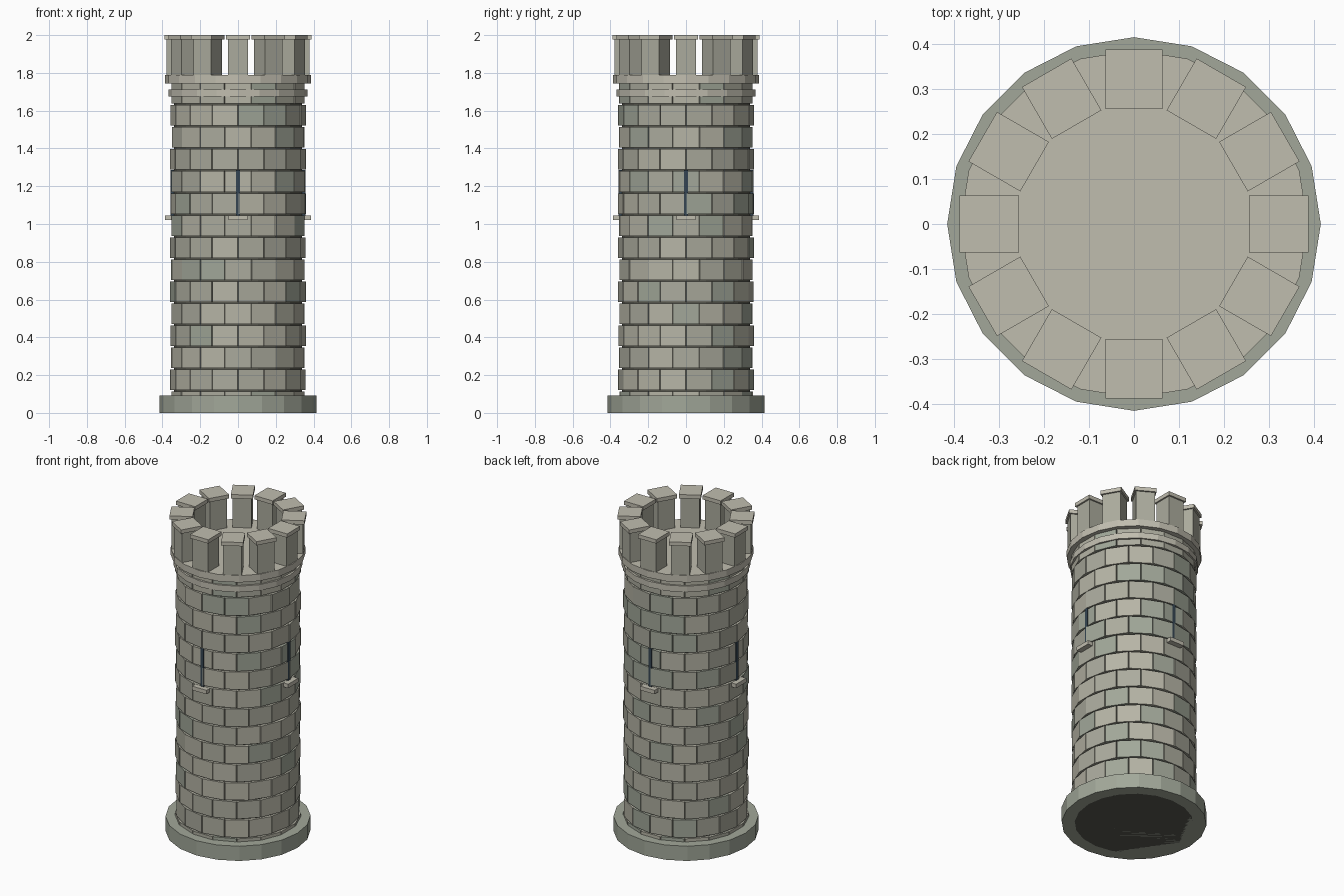
import bpy, bmesh, random
from math import pi, radians
from mathutils import Matrix, Vector

if "Cube" in bpy.data.objects:
    bpy.data.objects.remove(bpy.data.objects["Cube"])

random.seed(4)


def material(name, r, g, b):
    m = bpy.data.materials.new(name)
    m.diffuse_color = (r, g, b, 1)
    m.use_nodes = True
    m.node_tree.nodes["Principled BSDF"].inputs["Base Color"].default_value = m.diffuse_color
    return m


PALE = material("pale_stone", 0.53, 0.51, 0.43)
MOSSY = material("mossy_stone", 0.36, 0.39, 0.32)
WARM = material("warm_stone", 0.47, 0.46, 0.38)
GREY = material("grey_stone", 0.41, 0.41, 0.34)
MORTAR = material("mortar", 0.10, 0.10, 0.08)
DARK = material("slit_dark", 0.035, 0.06, 0.085)


def finish(name, bm, mats):
    mesh = bpy.data.meshes.new(name)
    bm.to_mesh(mesh)
    bm.free()
    for m in mats:
        mesh.materials.append(m)
    ob = bpy.data.objects.new(name, mesh)
    bpy.context.collection.objects.link(ob)
    return ob


def drum(name, radius, z0, z1, mat, sides=20):
    bm = bmesh.new()
    bmesh.ops.create_cone(bm, cap_ends=True, segments=sides, radius1=radius,
                          radius2=radius, depth=z1 - z0,
                          matrix=Matrix.Translation((0, 0, (z0 + z1) / 2)))
    return finish(name, bm, [mat])


def radial_box(bm, angle, r0, r1, width, z0, z1, slot=0):
    """Box spanning r0..r1 outward at the given angle round the z axis."""
    mat = (Matrix.Rotation(angle, 4, 'Z')
           @ Matrix.Translation(((r0 + r1) / 2, 0, (z0 + z1) / 2))
           @ Matrix.Diagonal(Vector((r1 - r0, width, z1 - z0, 1))))
    verts = bmesh.ops.create_cube(bm, size=1, matrix=mat)["verts"]
    for f in {f for v in verts for f in v.link_faces}:
        f.material_index = slot


def ring_of_boxes(name, count, mat, *dims):
    bm = bmesh.new()
    for i in range(count):
        radial_box(bm, 2 * pi * i / count, *dims)
    return finish(name, bm, [mat])


# Plinth, mortar core and the two bands under the parapet
drum("plinth", 0.415, 0, 0.093, MOSSY)
drum("mortar_core", 0.34, 0, 1.75, MORTAR)
drum("lower_band", 0.368, 1.675, 1.713, PALE)
drum("parapet_floor", 0.386, 1.745, 1.788, PALE)

# Staggered brick courses
ROWS, PER_ROW, COURSE = 15, 16, 1.75 / 15
bm = bmesh.new()
for row in range(ROWS):
    for i in range(PER_ROW):
        a = radians(22.5) * (i + 0.5 * (row % 2))
        face = 0.352 + random.uniform(-0.002, 0.002)
        radial_box(bm, a, 0.30, face, 0.135, row * COURSE + 0.004,
                   (row + 1) * COURSE - 0.004, random.choice((0, 0, 1, 1, 2)))
finish("bricks", bm, [WARM, GREY, MOSSY])

# Arrow slits with sills on four sides
ring_of_boxes("arrow_slits", 4, DARK, 0.32, 0.358, 0.022, 1.045, 1.287)
ring_of_boxes("slit_sills", 4, PALE, 0.32, 0.386, 0.10, 1.02, 1.045)

# Battlements with capstones
ring_of_boxes("merlons", 12, GREY, 0.265, 0.378, 0.108, 1.788, 1.978)
ring_of_boxes("merlon_caps", 12, PALE, 0.255, 0.388, 0.127, 1.976, 2.0)
